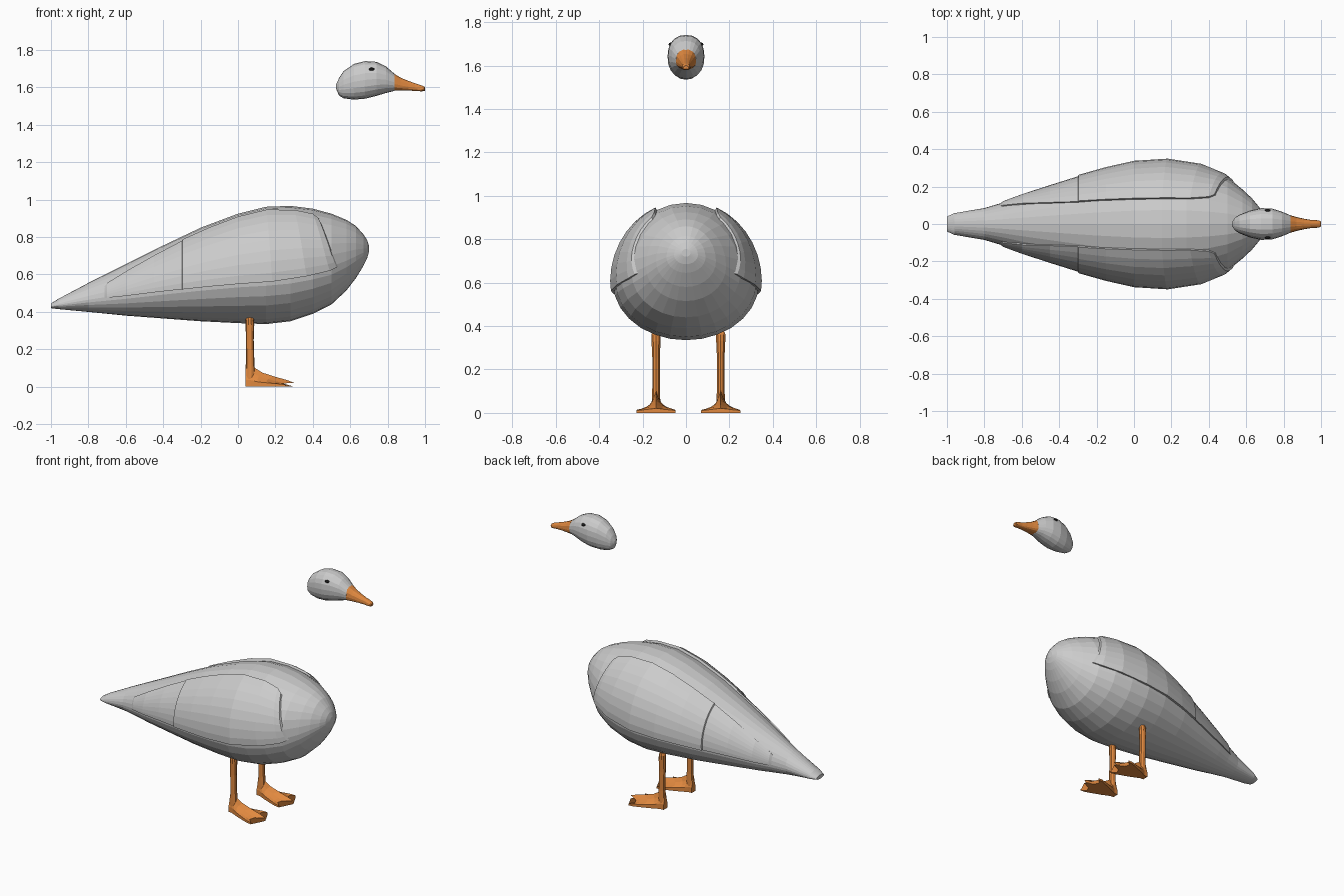
import bpy, bmesh
from math import sin, cos, pi

if "Cube" in bpy.data.objects:
    bpy.data.objects.remove(bpy.data.objects["Cube"])


def material(name, rgb):
    m = bpy.data.materials.new(name)
    m.diffuse_color = (*rgb, 1)
    m.use_nodes = True
    m.node_tree.nodes["Principled BSDF"].inputs["Base Color"].default_value = m.diffuse_color
    return m


orange = material("orange", (0.75, 0.25, 0.05))
black = material("black", (0.01, 0.01, 0.01))


def loft(name, rings, mat=None):
    """Skin a list of closed rings and cap both ends."""
    bm = bmesh.new()
    vs = [[bm.verts.new(p) for p in r] for r in rings]
    n = len(vs[0])
    for a, b in zip(vs, vs[1:]):
        for i in range(n):
            j = (i + 1) % n
            bm.faces.new((a[i], a[j], b[j], b[i]))
    bm.faces.new(vs[0])
    bm.faces.new(vs[-1])
    bmesh.ops.recalc_face_normals(bm, faces=bm.faces)
    me = bpy.data.meshes.new(name)
    bm.to_mesh(me)
    bm.free()
    ob = bpy.data.objects.new(name, me)
    bpy.context.collection.objects.link(ob)
    if mat:
        me.materials.append(mat)
    return ob


def interp(table, x):
    """Linear lookup in rows of (x, values...)."""
    if x <= table[0][0]:
        return table[0][1:]
    for a, b in zip(table, table[1:]):
        if x <= b[0]:
            k = (x - a[0]) / (b[0] - a[0])
            return tuple(p + (q - p) * k for p, q in zip(a[1:], b[1:]))
    return table[-1][1:]


def section(table, x, t, mid, grow=0.0, power=1.0):
    """Point on an egg-like cross-section at angle t."""
    top, bot, hw = interp(table, x)
    zc = bot + mid * (top - bot)
    c, s = cos(t), sin(t)
    c = abs(c) ** power * (1 if c > 0 else -1)
    s = abs(s) ** power * (1 if s > 0 else -1)
    h = top - zc if s > 0 else zc - bot
    return (x, (hw + grow) * c, zc + (h + grow) * s)


def lofted(name, table, mid, sides, mat=None, power=1.0):
    return loft(name, [[section(table, r[0], 2 * pi * i / sides, mid, 0, power)
                        for i in range(sides)] for r in table], mat)


# Body: x, top, bottom, half width
BODY = [(-1, .445, .42, .04), (-.96, .47, .415, .058), (-.8, .555, .40, .085),
        (-.7, .605, .39, .115), (-.6, .655, .38, .15), (-.4, .755, .365, .215),
        (-.2, .85, .35, .277), (0, .925, .34, .322), (.15, .962, .335, .336),
        (.28, .967, .35, .325), (.4, .952, .39, .298), (.5, .925, .44, .25),
        (.58, .892, .515, .185), (.63, .86, .58, .138), (.67, .815, .645, .09),
        (.69, .785, .685, .055), (.70, .755, .72, .02)]
lofted("body", BODY, .42, 28)

# Wings: raised panels following the body, with a step at the feather line
# columns: station, lower angle, upper angle, thickness
WING = [(-.72, -.02, .45, -.004), (-.7, -.05, .6, .007), (-.6, -.08, .8, .009),
        (-.45, -.1, .98, .009), (-.3, -.12, 1.08, .009), (-.297, -.12, 1.08, .016),
        (-.15, -.13, 1.12, .016), (0, -.14, 1.15, .016), (.15, -.14, 1.16, .016),
        (.3, -.12, 1.14, .015), (.4, -.1, 1.08, .013), (.43, -.08, 1.0, .009),
        (.44, -.06, .98, -.01)]
for side, label in ((1, "left_wing"), (-1, "right_wing")):
    rings = []
    for x, lo, hi, thick in WING:
        ring = []
        for grow, order in ((thick, range(9)), (-.025, range(8, -1, -1))):
            for i in order:
                v = i / 8
                px, py, pz = section(BODY, x + .1 * (1 - v) * max(0, x) / .44,
                                     lo + (hi - lo) * v, .42, grow)
                ring.append((px, py * side, pz))
        rings.append(ring)
    loft(label, rings)

# Head and beak
HEAD = [(.525, 1.617, 1.592, .012), (.54, 1.65, 1.557, .035), (.565, 1.688, 1.542, .05),
        (.62, 1.726, 1.535, .072), (.68, 1.741, 1.54, .085), (.74, 1.737, 1.555, .082),
        (.79, 1.713, 1.57, .066), (.838, 1.672, 1.582, .046)]
lofted("head", HEAD, .5, 20, power=.88)
BEAK = [(.836, 1.674, 1.582, .047), (.87, 1.653, 1.583, .037), (.91, 1.636, 1.583, .028),
        (.95, 1.622, 1.581, .021), (.98, 1.612, 1.579, .02), (.995, 1.606, 1.58, .017),
        (1.0, 1.6, 1.583, .011)]
lofted("beak", BEAK, .4, 14, orange, .8)

# Eyes
for side, label in ((1, "left_eye"), (-1, "right_eye")):
    bpy.ops.mesh.primitive_uv_sphere_add(segments=12, ring_count=8, radius=1,
                                         location=(.714, side * .069, 1.697))
    eye = bpy.context.object
    eye.name = label
    eye.scale = (.016, .011, .009)
    eye.data.materials.append(black)

# Legs and webbed feet
LEG = [(0.0, .063, .024, .02), (.05, .065, .026, .021), (.12, .066, .022, .018),
       (.25, .063, .021, .018), (.33, .064, .023, .022), (.36, .063, .022, .023),
       (.375, .063, .017, .018)]
FOOT = [(0, .11, .02), (.12, .11, .022), (.22, .088, .032), (.35, .067, .045),
        (.6, .046, .066), (.85, .028, .086), (1, .013, .09)]
REACH = [.215, .185, .2, .26, .2, .185, .215]     # toe and web lengths
RIDGE = [.25, .45, .72, 1.0, .72, .45, .25]
for cy, label in ((.16, "left"), (-.138, "right")):
    loft(label + "_leg", [[(cx + rx * cos(i * pi / 5), cy + ry * sin(i * pi / 5), z)
                           for i in range(10)] for z, cx, rx, ry in LEG], orange)
    rings = []
    for s, h, w in FOOT:
        top = [(.04 + s * REACH[i], cy + w * (i - 3) / 3, .008 + h * RIDGE[i])
               for i in range(7)]
        rings.append(top + [(x, y, 0.0) for x, y, _ in reversed(top)])
    loft(label + "_foot", rings, orange)
